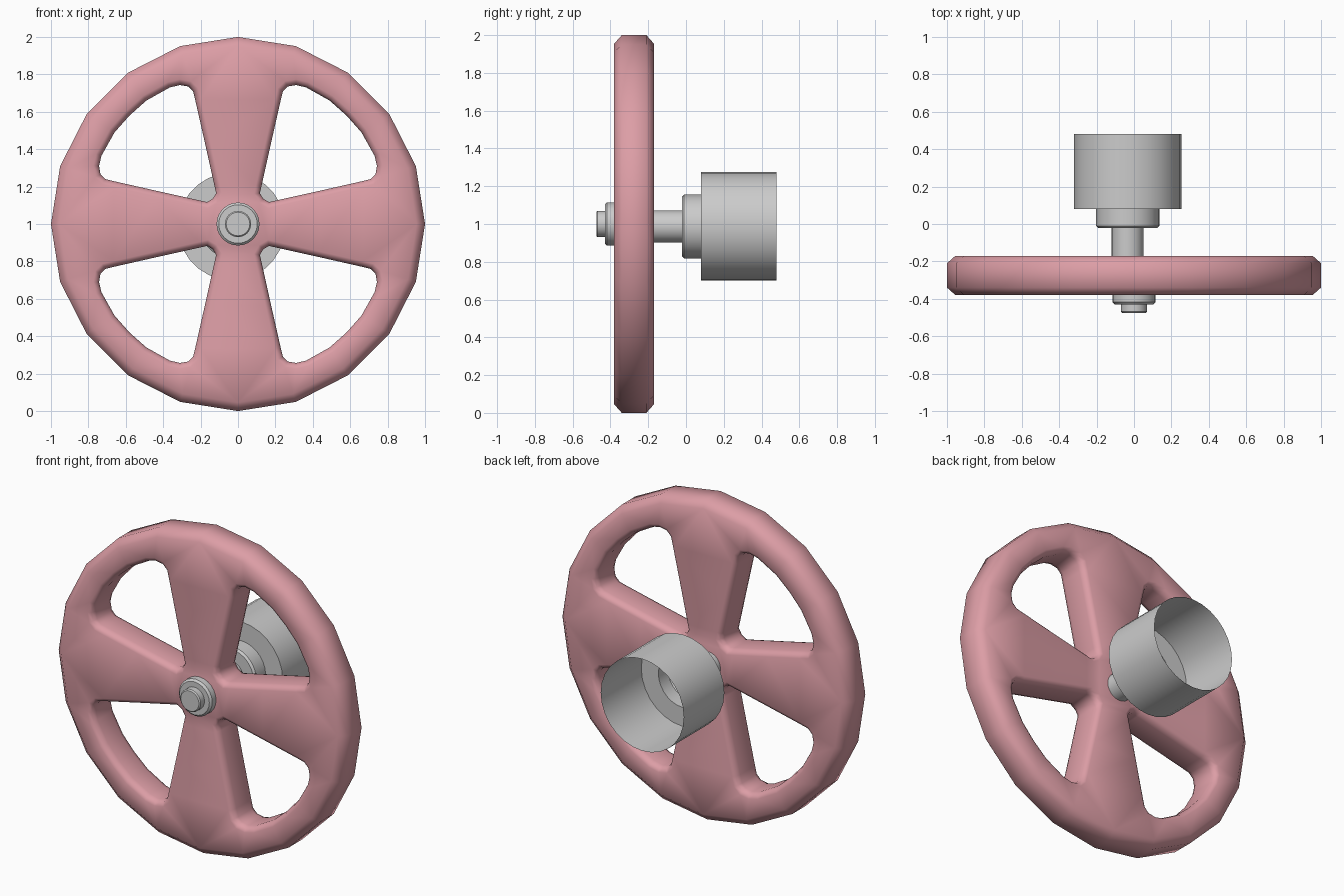
import bpy, bmesh, math
from mathutils import Vector

if "Cube" in bpy.data.objects:
    bpy.data.objects.remove(bpy.data.objects["Cube"])


def finish(name, bm, angle, mat=None):
    me = bpy.data.meshes.new(name)
    bm.to_mesh(me)
    bm.free()
    ob = bpy.data.objects.new(name, me)
    bpy.context.collection.objects.link(ob)
    if mat:
        me.materials.append(mat)
    bpy.ops.object.select_all(action='DESELECT')
    ob.select_set(True)
    bpy.context.view_layer.objects.active = ob
    bpy.ops.object.shade_smooth_by_angle(angle=math.radians(angle))
    return ob


def bridge(bm, loops):
    for a, b in zip(loops, loops[1:]):
        n = len(a)
        for i in range(n):
            j = (i + 1) % n
            bm.faces.new((a[i], a[j], b[j], b[i]))


def offset(pts, d):
    # push a counter-clockwise outline outward by d
    out = []
    n = len(pts)
    for i, p in enumerate(pts):
        e1 = (p - pts[i - 1]).normalized()
        e2 = (pts[(i + 1) % n] - p).normalized()
        n1, n2 = Vector((e1.y, -e1.x)), Vector((e2.y, -e2.x))
        m = (n1 + n2).normalized()
        out.append(p + m * d / max(m.dot(n1), 0.5))
    return out


def lathe(name, profile, cx, cz, sides, cap_front=False):
    bm = bmesh.new()
    loops = [[bm.verts.new((cx + r * math.cos(2 * math.pi * i / sides), y,
                            cz + r * math.sin(2 * math.pi * i / sides)))
              for i in range(sides)] for r, y in profile]
    bridge(bm, loops)
    if cap_front:
        bm.faces.new(loops[-1])
    bmesh.ops.recalc_face_normals(bm, faces=bm.faces)
    return finish(name, bm, 35)


# wheel: 20-sided chamfered rim with four rounded openings between flared spokes
pink = bpy.data.materials.new("pink")
pink.diffuse_color = (0.72, 0.34, 0.38, 1)
pink.use_nodes = True
pink.node_tree.nodes["Principled BSDF"].inputs["Base Color"].default_value = pink.diffuse_color
YF, YB = -0.38, -0.17
bm = bmesh.new()


def ring(pts, y):
    return [bm.verts.new((p.x, y, 1 + p.y)) for p in pts]


def circle(r):
    return [Vector((r * math.sin(math.pi * i / 10), r * math.cos(math.pi * i / 10)))
            for i in range(20)]


rim = [ring(circle(r), y) for r, y in
       ((0.955, YF), (1, YF + 0.04), (1, YB - 0.04), (0.955, YB))]
bridge(bm, rim)
front, back = [rim[0]], [rim[-1]]

# half of one opening, mirrored across the diagonal
half = [(0.135, 0.135), (0.165, 0.117), (0.20, 0.125), (0.43, 0.176), (0.66, 0.228),
        (0.71, 0.24), (0.735, 0.265), (0.743, 0.31), (0.73, 0.365), (0.66, 0.49),
        (0.58, 0.58)]
half = [Vector(p) for p in half]
outline = half + [Vector((p.y, p.x)) for p in half[-2:0:-1]]
layers = ((0.03, YF), (0.01, YF + 0.012), (0, YF + 0.04),
          (0, YB - 0.04), (0.01, YB - 0.012), (0.03, YB))
for k in range(4):
    a = k * math.pi / 2
    c, s = math.cos(a), math.sin(a)
    loops = [ring([Vector((p.x * c - p.y * s, p.x * s + p.y * c))
                   for p in offset(outline, d)], y) for d, y in layers]
    bridge(bm, loops)
    front.append(loops[0])
    back.append(loops[-1])
for group in (front, back):
    edges = [bm.edges.get((l[i - 1], l[i])) for l in group for i in range(len(l))]
    bmesh.ops.triangle_fill(bm, edges=edges, use_beauty=True, use_dissolve=False,
                            normal=(0, -1, 0))
bmesh.ops.recalc_face_normals(bm, faces=bm.faces)
finish("wheel", bm, 50, pink)

# axle bolt cap on the front of the wheel
lathe("axle_cap", [(0.115, -0.36), (0.115, -0.418), (0.103, -0.43), (0.07, -0.43),
                   (0.07, -0.468), (0.063, -0.475)], 0, 1, 24, True)

# open cup, collar and shaft behind the wheel, slightly off the wheel's centre
lathe("mount_cup", [(0.287, 0.48), (0.287, 0.08), (0.169, 0.08), (0.169, -0.01),
                    (0.157, -0.022), (0.085, -0.022), (0.085, -0.30)],
      -0.034, 0.987, 28)
